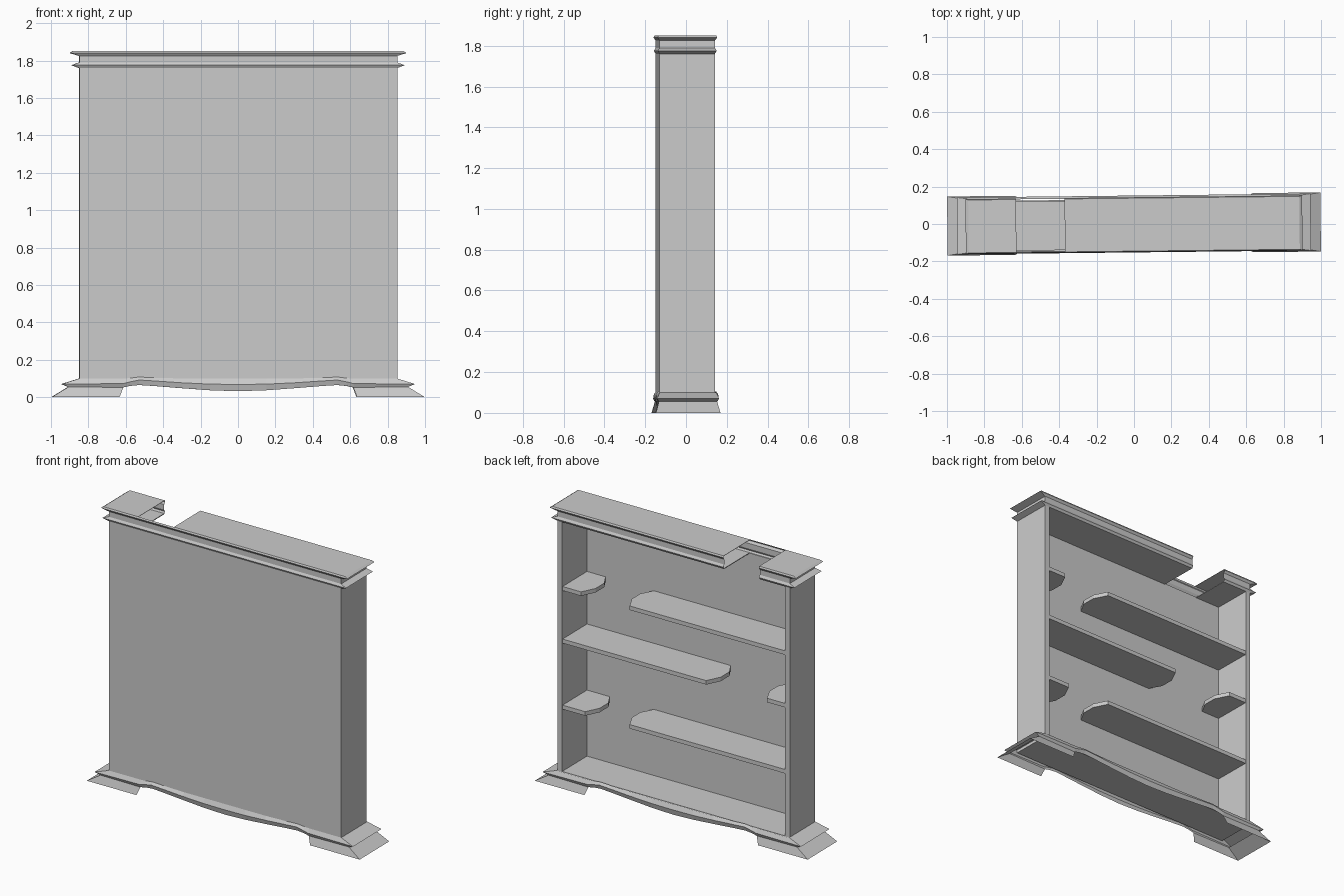
import bpy, bmesh

cube = bpy.data.objects.get("Cube")
if cube:
    bpy.data.objects.remove(cube, do_unlink=True)

grey = bpy.data.materials.new("light_grey")
grey.use_nodes = True
grey.diffuse_color = (0.6, 0.6, 0.6, 1)
grey.node_tree.nodes["Principled BSDF"].inputs["Base Color"].default_value = grey.diffuse_color

TURN = 0.011                 # the whole case stands slightly turned
W, INNER = 0.85, 0.815       # half widths outside and inside
FRONT, BACK = -0.139, 0.132
FLOOR, CEIL = 0.1, 1.765


def finish(name, bm):
    bmesh.ops.remove_doubles(bm, verts=bm.verts[:], dist=0.0002)
    bmesh.ops.recalc_face_normals(bm, faces=bm.faces[:])
    mesh = bpy.data.meshes.new(name)
    bm.to_mesh(mesh)
    bm.free()
    mesh.materials.append(grey)
    obj = bpy.data.objects.new(name, mesh)
    obj.rotation_euler.z = TURN
    bpy.context.collection.objects.link(obj)
    return obj


def slab(name, outline, z0, z1):
    """Extrude a flat outline from z0 up to z1."""
    bm = bmesh.new()
    face = bm.faces.new([bm.verts.new((x, y, z0)) for x, y in outline])
    out = bmesh.ops.extrude_face_region(bm, geom=[face])
    top = [v for v in out["geom"] if isinstance(v, bmesh.types.BMVert)]
    bmesh.ops.translate(bm, verts=top, vec=(0, 0, z1 - z0))
    return finish(name, bm)


def box(name, x0, x1, y0, y1, z0, z1):
    return slab(name, [(x0, y0), (x1, y0), (x1, y1), (x0, y1)], z0, z1)


def loft(bm, columns):
    """Join neighbouring columns of points with quads, as far as both reach."""
    for a, b in zip(columns, columns[1:]):
        for i in range(min(len(a), len(b)) - 1):
            bm.faces.new([bm.verts.new(p) for p in (a[i], b[i], b[i + 1], a[i + 1])])


# Case: two sides, front panel, floor
for side, name in ((-1, "right_side"), (1, "left_side")):
    x0, x1 = sorted((side * INNER, side * W))
    box(name, x0, x1, FRONT, BACK, FLOOR, CEIL)
box("front_panel", -INNER, INNER, FRONT, FRONT + 0.006, FLOOR, CEIL)
box("floor_board", -W, W, FRONT, BACK, FLOOR - 0.02, FLOOR)

# Shelves: fixed to one side, free end comes to a blunt point
shelves = [
    ("upper_short_shelf", 1, 0.68, 1.33),
    ("upper_long_shelf", -1, 0.325, 1.33),
    ("middle_long_shelf", 1, -0.235, 0.98),
    ("middle_short_shelf", -1, -0.68, 0.98),
    ("lower_short_shelf", 1, 0.65, 0.54),
    ("lower_long_shelf", -1, 0.325, 0.54),
]
for name, side, end, top in shelves:
    y0, y1 = FRONT + 0.004, BACK - 0.004
    tip = end - side * 0.045
    slab(name, [(side * INNER, y0), (end, y0), (tip, y0 + 0.08),
                (tip, y1 - 0.09), (end, y1), (side * INNER, y1)], top - 0.027, top)

# Crown moulding: profile of side overhang, front overhang, height
crown = [(0, 0, 1.76), (0.04, 0.009, 1.775), (0, 0, 1.79), (0, 0, 1.825),
         (0.05, 0.011, 1.84), (0.035, 0.006, 1.85)]
GAP = (-0.63, -0.37)         # break in the crown at the back


def crown_column(x, back):
    corner = abs(x) == W
    grow = (1 if x > 0 else -1) if corner else 0
    return [(x + grow * dx, BACK + dy if back else FRONT - dy, z) for dx, dy, z in crown]


bm = bmesh.new()
loft(bm, [crown_column(x, b) for x, b in
          ((GAP[1], True), (W, True), (W, False), (-W, False), (-W, True), (GAP[0], True))])
finish("crown_moulding", bm)

for name, x0, x1 in (("right", -W, GAP[0]), ("left", GAP[1], W)):
    box(name + "_ceiling_board", x0, x1, FRONT, BACK, CEIL - 0.005, CEIL)
    dx, dy, z = crown[-1]
    t0 = x0 - dx if x0 == -W else x0
    t1 = x1 + dx if x1 == W else x1
    box(name + "_crown_top", t0, t1, FRONT - dy, BACK + dy, z - 0.002, z)

# Base: profile of half width, half depth, height from floor line to foot
base = [(W, 0.139, FLOOR), (0.945, 0.152, 0.07), (0.908, 0.143, 0.055), (0.998, 0.158, 0)]
# Wavy skirt between the feet: x, then heights of top, lip and lower edge
wave = [(0.615, 0.1, 0.073, 0.052), (0.58, 0.102, 0.082, 0.06), (0.53, 0.108, 0.092, 0.065),
        (0.45, 0.104, 0.087, 0.06), (0.3, 0.1, 0.077, 0.048), (0.15, 0.1, 0.07, 0.037),
        (0, 0.1, 0.068, 0.032)]
bm = bmesh.new()
for face in (-1, 1):
    corner = [[(s * x, face * y, z) for x, y, z in base] for s in (-1, 1)]
    # wavy strip, mirrored about the middle
    half = [[(x, face * base[i][1], h) for i, h in enumerate(hs)] for x, *hs in wave]
    other = [[(-x, y, z) for x, y, z in col] for col in reversed(half[:-1])]
    loft(bm, half + other)
    # front and back of each foot
    for s, inner in ((-1, other[-1]), (1, half[0])):
        outer = corner[0] if s < 0 else corner[1]
        loft(bm, [outer, inner + [(s * 0.635, face * base[3][1], 0)]])
    # side of the base, running the full depth
    end = corner[0] if face < 0 else corner[1]
    loft(bm, [end, [(x, -y, z) for x, y, z in end]])
finish("base_moulding", bm)
